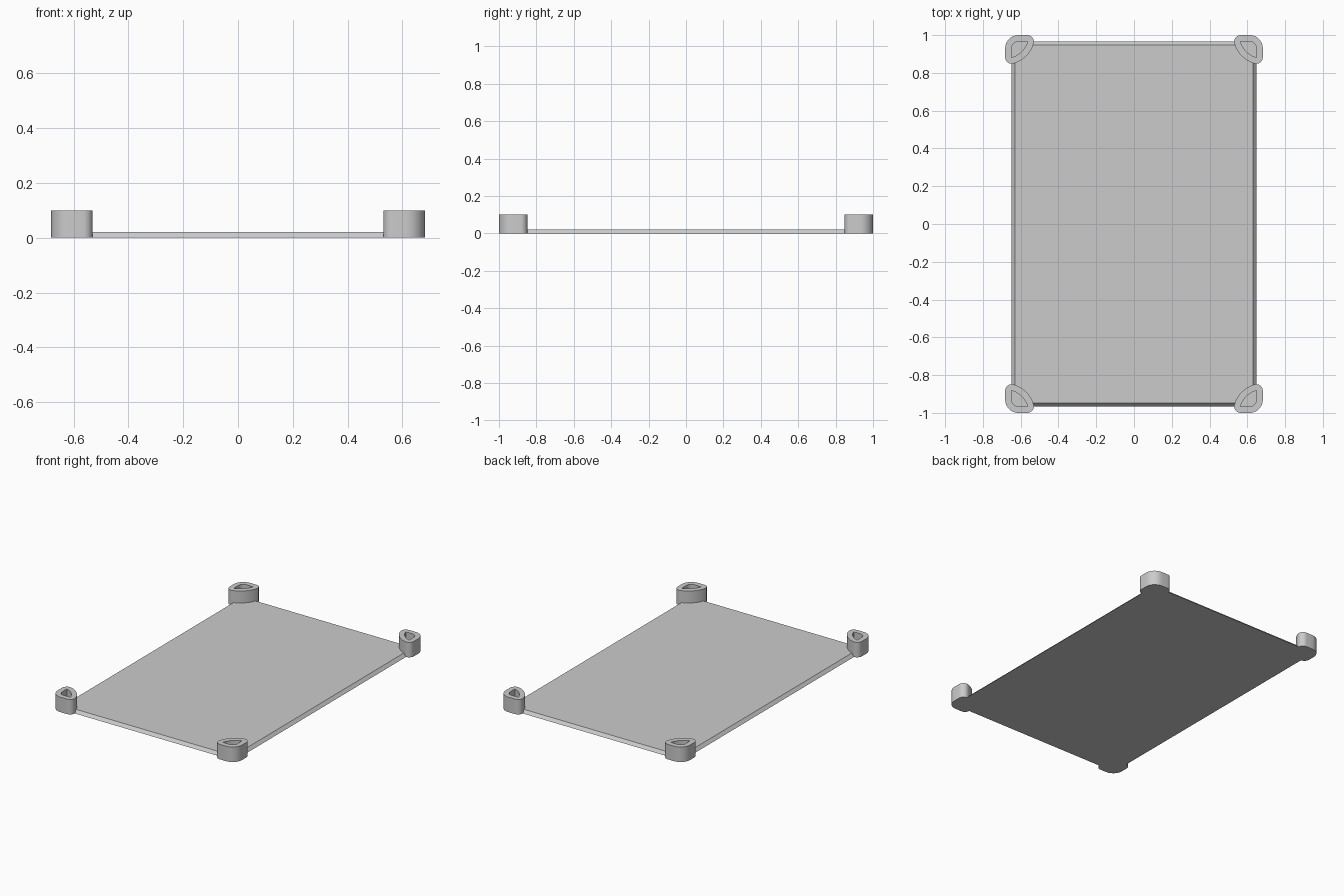
import bpy, bmesh
from math import cos, sin, radians, atan2, degrees, hypot

cube = bpy.data.objects.get("Cube")
if cube:
    bpy.data.objects.remove(cube, do_unlink=True)

HALF_X, HALF_Y = 0.682, 1.0
HEIGHT, PLATE_TOP, WALL = 0.10, 0.02, 0.034

grey = bpy.data.materials.new("plain_grey")
grey.use_nodes = True
grey.diffuse_color = (0.6, 0.6, 0.6, 1)
grey.node_tree.nodes["Principled BSDF"].inputs["Base Color"].default_value = (0.6, 0.6, 0.6, 1)


def add_object(name, bm):
    bmesh.ops.recalc_face_normals(bm, faces=bm.faces)
    mesh = bpy.data.meshes.new(name)
    bm.to_mesh(mesh)
    bm.free()
    mesh.materials.append(grey)
    obj = bpy.data.objects.new(name, mesh)
    bpy.context.collection.objects.link(obj)
    return obj


def loft(bm, rings):
    """Skin a stack of rings and cap both ends."""
    loops = [[bm.verts.new(p) for p in ring] for ring in rings]
    n = len(loops[0])
    for a, b in zip(loops, loops[1:]):
        for i in range(n):
            j = (i + 1) % n
            bm.faces.new((a[i], a[j], b[j], b[i]))
    bm.faces.new(loops[0])
    bm.faces.new(loops[-1])


def arc(cx, cy, r, start, end, steps):
    angles = [radians(start + (end - start) * i / steps) for i in range(steps + 1)]
    return [(cx + r * cos(a), cy + r * sin(a)) for a in angles]


def corner_outline(inset):
    """Rounded corner closed by a bulging inner arc, measured from the outer corner."""
    tip_u, tip_v = 0.117, 0.035
    tip_r = 0.035 - inset
    turn = degrees(atan2(tip_v, tip_u))
    big_r = hypot(tip_u, tip_v) + tip_r
    return (arc(0.07, 0.07, 0.07 - inset, 180, 270, 12)
            + arc(tip_u, tip_v, tip_r, 270, 360 + turn, 10)
            + arc(0, 0, big_r, turn, 90 - turn, 16)[1:-1]
            + arc(tip_v, tip_u, tip_r, 90 - turn, 180, 10))


# Thin plate with sloped edges
bm = bmesh.new()
signs = ((-1, -1), (1, -1), (1, 1), (-1, 1))
loft(bm, [[(sx * x, sy * y, z) for sx, sy in signs]
          for x, y, z in ((0.648, 0.966, 0), (0.63, 0.948, PLATE_TOP))])
add_object("base_plate", bm)

# Hollow corner posts, mirrored to all four corners
for sx, side in ((1, "left"), (-1, "right")):
    for sy, end in ((-1, "front"), (1, "back")):
        bm = bmesh.new()
        levels = ((0, 0), (0, HEIGHT), (WALL, HEIGHT), (WALL, PLATE_TOP))
        loft(bm, [[(sx * (HALF_X - u), sy * (HALF_Y - v), z)
                   for u, v in corner_outline(inset)] for inset, z in levels])
        post = add_object(f"{end}_{side}_corner_post", bm)
        bpy.ops.object.select_all(action="DESELECT")
        post.select_set(True)
        bpy.context.view_layer.objects.active = post
        bpy.ops.object.shade_smooth_by_angle(angle=radians(35))
